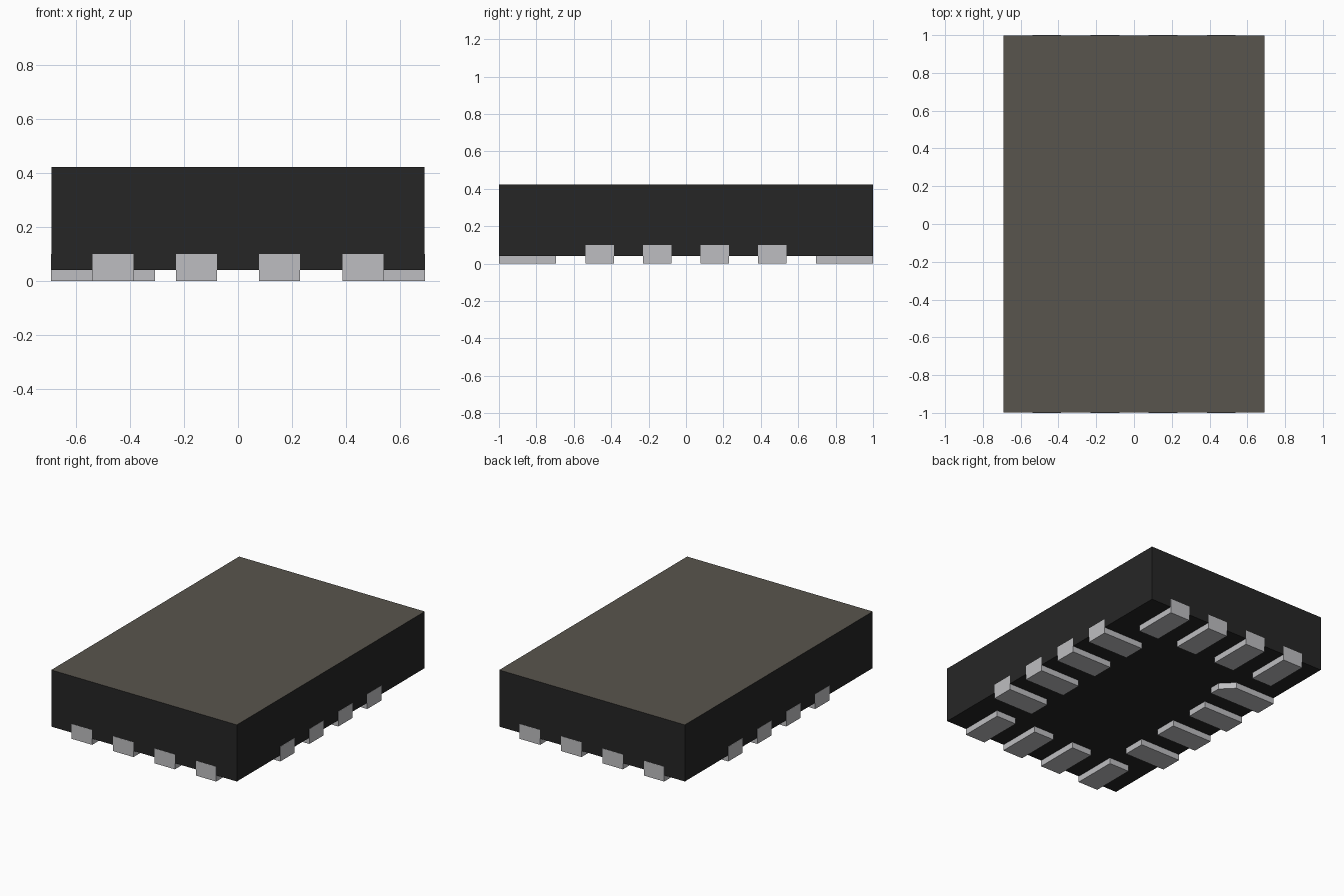
import bpy
import bmesh
from mathutils import Matrix
from math import radians

if "Cube" in bpy.data.objects:
    bpy.data.objects.remove(bpy.data.objects["Cube"])

HX, HY = 0.691, 0.999          # half sizes of the body
BASE, TOP = 0.041, 0.422       # underside and top of the body
WIDTH, LENGTH = 0.152, 0.305   # terminal pad size
OFFSETS = (-0.462, -0.154, 0.154, 0.462)


def material(name, r, g, b):
    m = bpy.data.materials.new(name)
    m.diffuse_color = (r, g, b, 1)
    m.use_nodes = True
    m.node_tree.nodes["Principled BSDF"].inputs["Base Color"].default_value = m.diffuse_color
    return m


black = material("black moulding", 0.0194, 0.0194, 0.0194)
brown = material("brown grey top", 0.098, 0.089, 0.074)
metal = material("metal grey", 0.515, 0.515, 0.533)


def finish(bm, name, mats):
    bmesh.ops.recalc_face_normals(bm, faces=bm.faces)
    mesh = bpy.data.meshes.new(name)
    bm.to_mesh(mesh)
    bm.free()
    for m in mats:
        mesh.materials.append(m)
    ob = bpy.data.objects.new(name, mesh)
    bpy.context.collection.objects.link(ob)
    return ob


def extrude(bm, points, vec):
    face = bm.faces.new([bm.verts.new(p) for p in points])
    ext = bmesh.ops.extrude_face_region(bm, geom=[face])
    verts = [v for v in ext["geom"] if isinstance(v, bmesh.types.BMVert)]
    bmesh.ops.translate(bm, verts=verts, vec=vec)


# Body block with a differently coloured top face
bm = bmesh.new()
bmesh.ops.create_cube(bm, size=1)
bmesh.ops.scale(bm, verts=bm.verts, vec=(2 * HX, 2 * HY, TOP - BASE))
bmesh.ops.translate(bm, verts=bm.verts, vec=(0, 0, (TOP + BASE) / 2))
for f in bm.faces:
    f.material_index = 1 if f.calc_center_median().z > TOP - 0.01 else 0
finish(bm, "body", [black, brown])


def terminal(name, reach, offset, angle, chamfer=False):
    """Pad under the body with a riser on the wall; built facing +x, then turned."""
    bm = bmesh.new()
    w, out = WIDTH / 2, reach + 0.001
    if chamfer:
        inner, c = out - 0.385, 0.08
        # Longer pad with one clipped inner corner
        extrude(bm, [(out, -w, 0), (out, w, 0), (inner, w, 0),
                     (inner, -w + c, 0), (inner + c, -w, 0)], (0, 0, BASE))
        # Wall riser
        extrude(bm, [(out, -w, BASE), (out, w, BASE), (out - 0.03, w, BASE),
                     (out - 0.03, -w, BASE)], (0, 0, 0.1 - BASE))
        bmesh.ops.remove_doubles(bm, verts=bm.verts, dist=1e-5)
    else:
        # L-shaped side profile
        inner = out - LENGTH
        profile = [(out, 0), (out, 0.1), (out - 0.03, 0.1), (out - 0.03, BASE),
                   (inner, BASE), (inner, 0)]
        extrude(bm, [(x, -w, z) for x, z in profile], (0, WIDTH, 0))
    bmesh.ops.translate(bm, verts=bm.verts, vec=(0, offset, 0))
    bmesh.ops.rotate(bm, verts=bm.verts, matrix=Matrix.Rotation(radians(angle), 3, 'Z'))
    finish(bm, name, [metal])


# Four terminals on each wall; the marked one is on the left wall near the back
for side, reach, angle in (("right", HX, 0), ("back", HY, 90),
                           ("left", HX, 180), ("front", HY, 270)):
    for i, off in enumerate(OFFSETS):
        terminal(f"{side}_terminal_{i + 1}", reach, off, angle,
                 chamfer=(side == "left" and i == 0))
